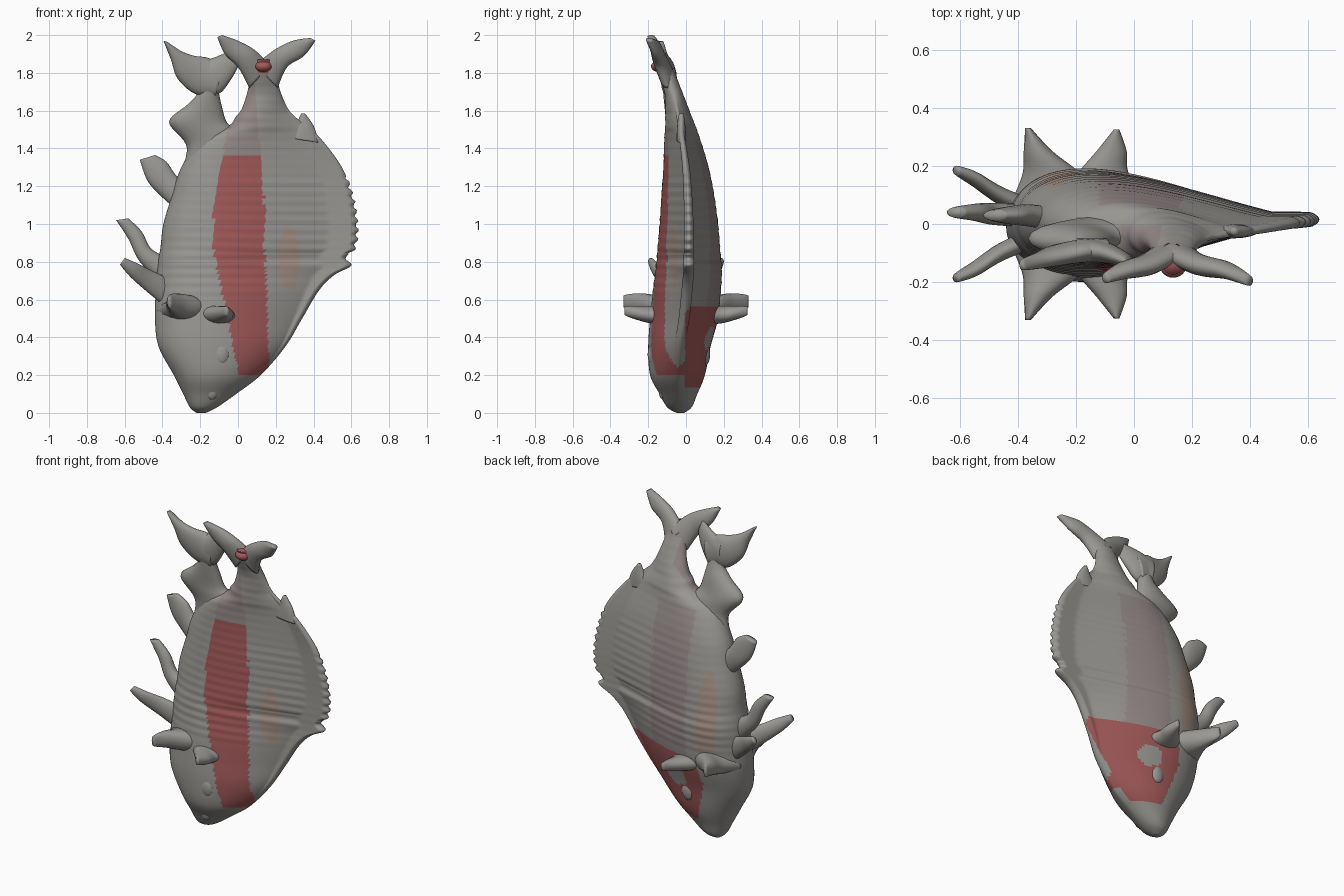
import bpy, bmesh, math
from mathutils import Vector

if "Cube" in bpy.data.objects:
    bpy.data.objects.remove(bpy.data.objects["Cube"])


def material(name, rgb):
    m = bpy.data.materials.new(name)
    m.diffuse_color = (*rgb, 1)
    m.use_nodes = True
    m.node_tree.nodes["Principled BSDF"].inputs["Base Color"].default_value = m.diffuse_color
    return m


GREY = material("grey_skin", (0.32, 0.31, 0.29))
RED = material("red_band", (0.36, 0.10, 0.10))
PINK = material("faded_band", (0.30, 0.25, 0.25))
ORANGE = material("orange_tint", (0.36, 0.28, 0.23))


def spline(rows, steps):
    """Catmull-Rom through rows of numbers."""
    out = []
    n = len(rows)
    for i in range(n - 1):
        p = [rows[max(0, min(n - 1, i + d))] for d in (-1, 0, 1, 2)]
        for s in range(steps):
            t = s / steps
            out.append([b + 0.5 * t * (c - a + t * (2 * a - 5 * b + 4 * c - d
                        + t * (3 * (b - c) + d - a))) for a, b, c, d in zip(*p)])
    out.append(list(rows[-1]))
    return out


def finish(ob, paint=None):
    bm = bmesh.new()
    bm.from_mesh(ob.data)
    bmesh.ops.recalc_face_normals(bm, faces=bm.faces)
    bm.to_mesh(ob.data)
    bm.free()
    for m in (GREY, RED, PINK, ORANGE):
        ob.data.materials.append(m)
    for f in ob.data.polygons:
        f.use_smooth = True
        if paint:
            f.material_index = paint(f.center)


def loft(name, rings, paint=None):
    n = len(rings[0])
    verts = [p for r in rings for p in r]
    faces = [(i * n + j, i * n + (j + 1) % n, (i + 1) * n + (j + 1) % n, (i + 1) * n + j)
             for i in range(len(rings) - 1) for j in range(n)]
    faces += [tuple(range(n))[::-1], tuple(range(len(verts) - n, len(verts)))]
    me = bpy.data.meshes.new(name)
    me.from_pydata(verts, [], faces)
    ob = bpy.data.objects.new(name, me)
    bpy.context.collection.objects.link(ob)
    finish(ob, paint)


def blade(name, stations, thick, axis=(0, 1, 0)):
    """Fin lofted through pairs of edge points, with an oval section."""
    rows = spline([tuple(a) + tuple(b) for a, b in stations], 6)
    rings = []
    for i, r in enumerate(rows):
        f = i / (len(rows) - 1)
        a, b = Vector(r[:3]), Vector(r[3:])
        v = Vector(axis) * thick * (1 - 0.55 * f ** 2)
        rings.append([(a + b) / 2 + (b - a) / 2 * math.cos(k * math.pi / 8)
                      + v * math.sin(k * math.pi / 8) for k in range(16)])
    loft(name, rings)


def flat(edge_a, edge_b, ys):
    return [((a[0], y, a[1]), (b[0], y, b[1])) for a, b, y in zip(edge_a, edge_b, ys)]


def bump(name, loc, scale, paint=None):
    bpy.ops.mesh.primitive_uv_sphere_add(segments=24, ring_count=12, location=loc)
    ob = bpy.context.object
    ob.name = name
    ob.scale = scale
    finish(ob, paint)


# Body with dorsal fin: z, belly x, back x, front y, rear y, teardrop amount
sections = [
    (0.00, -.22, -.17, -.05, -.01, 0), (0.03, -.255, -.11, -.10, .03, 0),
    (0.10, -.29, -.01, -.14, .06, .1), (0.20, -.34, .12, -.19, .10, .2),
    (0.35, -.42, .25, -.20, .13, .3), (0.50, -.44, .34, -.19, .17, .45),
    (0.65, -.435, .43, -.175, .185, .6), (0.73, -.43, .51, -.165, .19, .8),
    (0.78, -.425, .60, -.16, .19, 1), (0.82, -.42, .57, -.155, .185, 1),
    (0.88, -.41, .62, -.15, .18, 1), (1.00, -.395, .63, -.14, .17, 1),
    (1.15, -.35, .605, -.13, .15, 1), (1.30, -.30, .55, -.12, .12, 1),
    (1.45, -.20, .44, -.115, .075, .9), (1.52, -.05, .36, -.11, .05, .7),
    (1.57, -.01, .30, -.11, .03, .5), (1.61, .02, .265, -.11, .015, .3),
    (1.70, .05, .225, -.115, -.02, 0), (1.80, .07, .20, -.15, -.06, 0),
    (1.87, .10, .17, -.175, -.10, 0)]
rings = []
for z, xl, xr, yf, yb, k in spline(sections, 10):
    k = max(0, k)
    if 0.84 < z < 1.25:                       # ragged dorsal edge
        xr += 0.01 * math.sin(z * 125)
    peak = k / (1 + k)
    norm = math.sqrt(1 - peak * peak) * (1 + peak) ** k
    yc = (yf + yb) / 2
    ripple = 1 + (0.009 * math.sin(z * 130) if z > 0.6 else 0)   # scale rows
    ring = []
    for j in range(128):
        a = j * math.pi / 64
        sa = abs(math.sin(a))
        s = sa * max(0, 1 + math.cos(a)) ** k / norm
        s = max(s, min(0.16, sa * 0.5)) * ripple
        side = yb if math.sin(a) > 0 else yf
        ring.append((xl + (xr - xl) * (1 - math.cos(a)) / 2, yc + (side - yc) * s, z))
    rings.append(ring)


def oval(x, z, cx, cz, rx, rz):
    return ((x - cx) / rx) ** 2 + ((z - cz) / rz) ** 2 < 1


def paint_body(c):
    x, y, z = c
    if z > 1.8:
        return 1 if y < -0.1 else 2
    if y < -0.005:
        # Front: long red band, narrowing towards head and tail
        left = -0.13 + 0.21 * max(0, 0.85 - z) + 0.16 * max(0, z - 1.05)
        right = 0.14 + 0.04 * max(0, 0.9 - z) - 0.08 * max(0, z - 1.1)
        if 0.2 < z < 1.8 and left < x < right:
            return 1 if z < 1.36 else 2
        return 3 if oval(x, z, .27, .82, .06, .17) else 0
    # Rear: red cheek, then a faded band
    if 0.14 < z < 0.56 and -0.22 + 0.3 * abs(z - 0.4) < x < 0.36:
        return 0 if oval(x, z, -.02, .4, .08, .06) else 1
    if 0.56 <= z < 1.45 and -0.12 < x < 0.16:
        return 2
    return 3 if oval(x, z, -.26, .8, .06, .32) else 0


loft("fish_body", rings, paint_body)

# Spike ending the dorsal fin
blade("dorsal_spike", flat([(.24, 1.46), (.30, 1.52), (.335, 1.585)],
                           [(.43, 1.43), (.40, 1.52), (.355, 1.585)], [-.025, -.025, -.025]), .025)

# Tail lobes
blade("tail_lobe_left", flat(
    [(.06, 1.72), (.0, 1.83), (-.07, 1.90), (-.11, 1.99)],
    [(.17, 1.84), (.09, 1.92), (.0, 1.97), (-.085, 2.0)], [-.10, -.14, -.16, -.185]), .04)
blade("tail_lobe_right", flat(
    [(.21, 1.72), (.26, 1.83), (.35, 1.89), (.41, 1.97)],
    [(.09, 1.84), (.19, 1.92), (.29, 1.97), (.385, 1.985)], [-.10, -.14, -.16, -.195]), .04)

# Anal fin stem and its forked end
blade("anal_fin_stem", flat(
    [(-.33, 1.15), (-.29, 1.30), (-.275, 1.42), (-.365, 1.54), (-.27, 1.63), (-.215, 1.69), (-.2, 1.76)],
    [(-.05, 1.15), (.0, 1.35), (-.01, 1.48), (-.06, 1.54), (-.085, 1.62), (-.10, 1.69), (-.11, 1.76)],
    [.0, -.02, -.035, -.05, -.065, -.08, -.095]), .065)
blade("anal_fin_lobe_left", flat(
    [(-.12, 1.67), (-.23, 1.69), (-.32, 1.77), (-.355, 1.87), (-.395, 1.97)],
    [(-.08, 1.84), (-.16, 1.88), (-.23, 1.89), (-.30, 1.915), (-.375, 1.965)],
    [-.09, -.095, -.11, -.125, -.14]), .042)
blade("anal_fin_lobe_right", flat(
    [(-.19, 1.68), (-.10, 1.69), (-.04, 1.76), (.0, 1.83)],
    [(-.20, 1.86), (-.13, 1.88), (-.08, 1.90), (-.03, 1.92)], [-.09, -.095, -.11, -.13]), .042)

# Belly fins along the lower edge
blade("belly_fin_upper", flat(
    [(-.32, 1.07), (-.41, 1.15), (-.48, 1.23), (-.52, 1.34)],
    [(-.26, 1.19), (-.33, 1.26), (-.38, 1.33), (-.44, 1.365)], [.02, .03, .03, .03]), .04)
blade("belly_fin_middle", flat(
    [(-.40, .68), (-.52, .80), (-.58, .92), (-.645, 1.02)],
    [(-.37, .82), (-.46, .87), (-.51, .96), (-.58, 1.03)], [.03, .035, .04, .04]), .04)

# Paired fins and eyes on both flanks
for side, label in ((-1, "front"), (1, "rear")):
    blade("belly_fin_lower_" + label, flat(
        [(-.37, .55), (-.48, .64), (-.57, .72), (-.625, .785)],
        [(-.34, .70), (-.45, .75), (-.53, .79), (-.60, .82)],
        [side * y for y in (.05, .10, .155, .185)]), .035)
    blade("pectoral_fin_" + label, [
        ((-.43, side * .06, .54), (-.10, side * .06, .54)),
        ((-.385, side * .17, .56), (-.18, side * .17, .56)),
        ((-.38, side * .25, .58), (-.28, side * .25, .58)),
        ((-.375, side * .33, .59), (-.355, side * .33, .59))], .07, (0, 0, 1))
    blade("gill_fin_" + label, [
        ((-.26, side * .08, .52), (.03, side * .08, .51)),
        ((-.19, side * .18, .525), (-.02, side * .18, .515)),
        ((-.13, side * .25, .53), (-.025, side * .25, .525)),
        ((-.07, side * .325, .54), (-.05, side * .325, .54))], .05, (0, 0, 1))
    bump("eye_" + label, (-.09, -.175 if side < 0 else .10, .31), (.045, .028, .06))

# Mouth and red spot at the tail fork
bump("mouth", (-.14, -.12, .12), (.035, .025, .05))
bump("tail_spot", (.135, -.145, 1.835), (.045, .04, .03), lambda c: 1)
